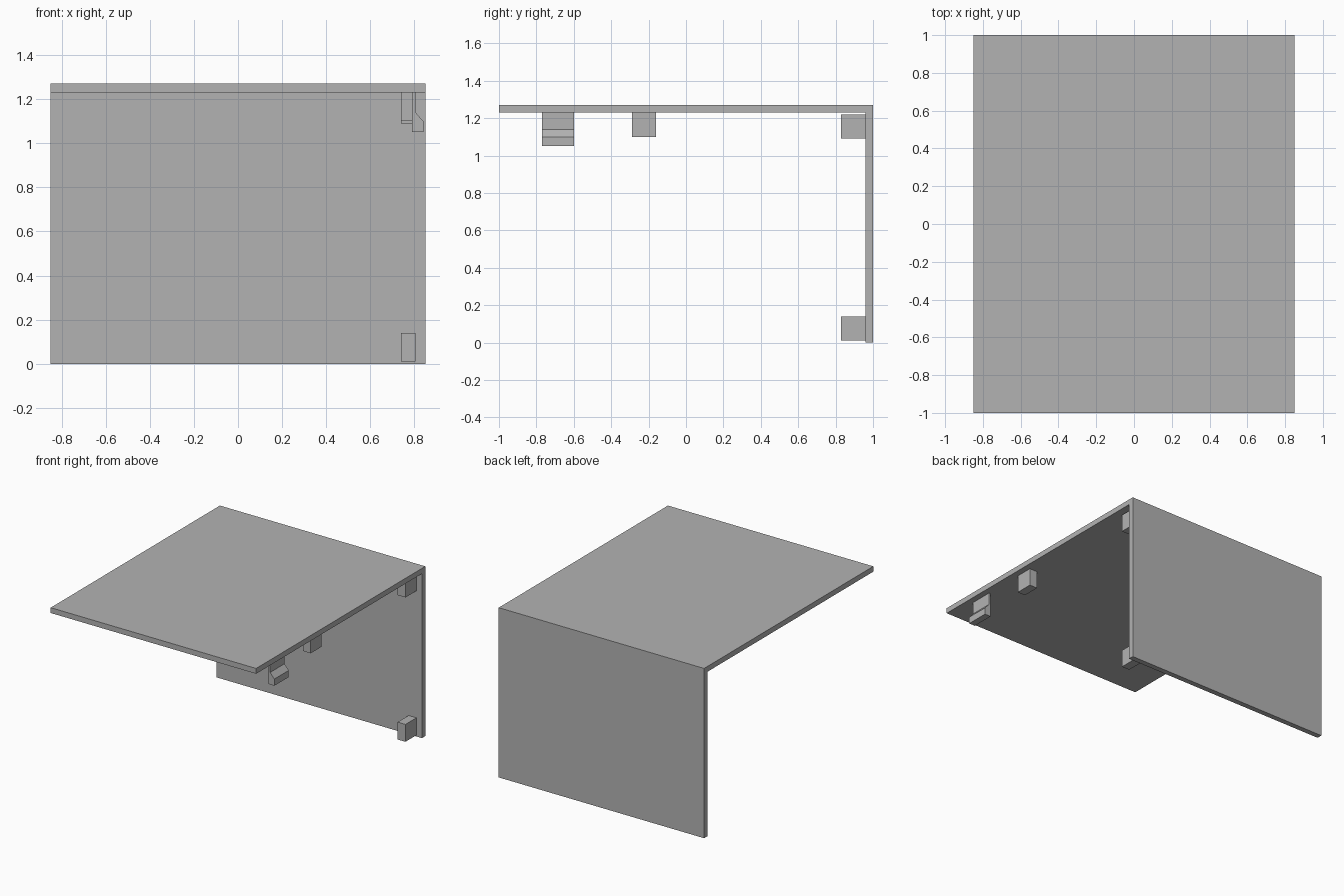
import bpy
import bmesh
from mathutils import Vector

cube = bpy.data.objects.get("Cube")
if cube:
    bpy.data.objects.remove(cube, do_unlink=True)

# Single grey finish
grey = bpy.data.materials.new("plain grey")
grey.use_nodes = True
COLOUR = (0.45, 0.45, 0.45, 1)
grey.diffuse_color = COLOUR
grey.node_tree.nodes["Principled BSDF"].inputs["Base Color"].default_value = COLOUR


def prism(name, outline, sweep):
    """Extrude a closed planar outline along the sweep vector."""
    bm = bmesh.new()
    face = bm.faces.new([bm.verts.new(p) for p in outline])
    result = bmesh.ops.extrude_face_region(bm, geom=[face], use_keep_orig=True)
    moved = [v for v in result["geom"] if isinstance(v, bmesh.types.BMVert)]
    bmesh.ops.translate(bm, verts=moved, vec=Vector(sweep))
    bmesh.ops.recalc_face_normals(bm, faces=bm.faces)
    mesh = bpy.data.meshes.new(name)
    bm.to_mesh(mesh)
    bm.free()
    mesh.materials.append(grey)
    obj = bpy.data.objects.new(name, mesh)
    bpy.context.collection.objects.link(obj)
    return obj


HALF_WIDTH, HEIGHT, PANEL = 0.85, 1.27, 0.04
UNDERSIDE, INNER = HEIGHT - PANEL, 1 - PANEL

# Top and back panels as one folded sheet
sheet = [(-1, HEIGHT), (-1, UNDERSIDE), (INNER, UNDERSIDE),
         (INNER, 0), (1, 0), (1, HEIGHT)]
prism("folded_panel", [(-HALF_WIDTH, y, z) for y, z in sheet], (2 * HALF_WIDTH, 0, 0))

# Square locating blocks along the left edge
BLOCK, X_IN, X_OUT = 0.13, 0.74, 0.805
blocks = {
    "lower_back_block": (INNER - BLOCK, 0.01),
    "upper_back_block": (INNER - BLOCK, 1.09),
    "middle_block": (-0.29, UNDERSIDE - BLOCK),
}
for name, (y, z) in blocks.items():
    square = [(X_IN, y, z), (X_IN, y + BLOCK, z),
              (X_IN, y + BLOCK, z + BLOCK), (X_IN, y, z + BLOCK)]
    prism(name, square, (X_OUT - X_IN, 0, 0))

# Snap hook with a sloped barb facing outward
hook = [(0.79, UNDERSIDE), (0.79, 1.05), (0.84, 1.05),
        (0.84, 1.10), (X_OUT, 1.14), (X_OUT, UNDERSIDE)]
prism("snap_hook", [(x, -0.77, z) for x, z in hook], (0, 0.17, 0))
